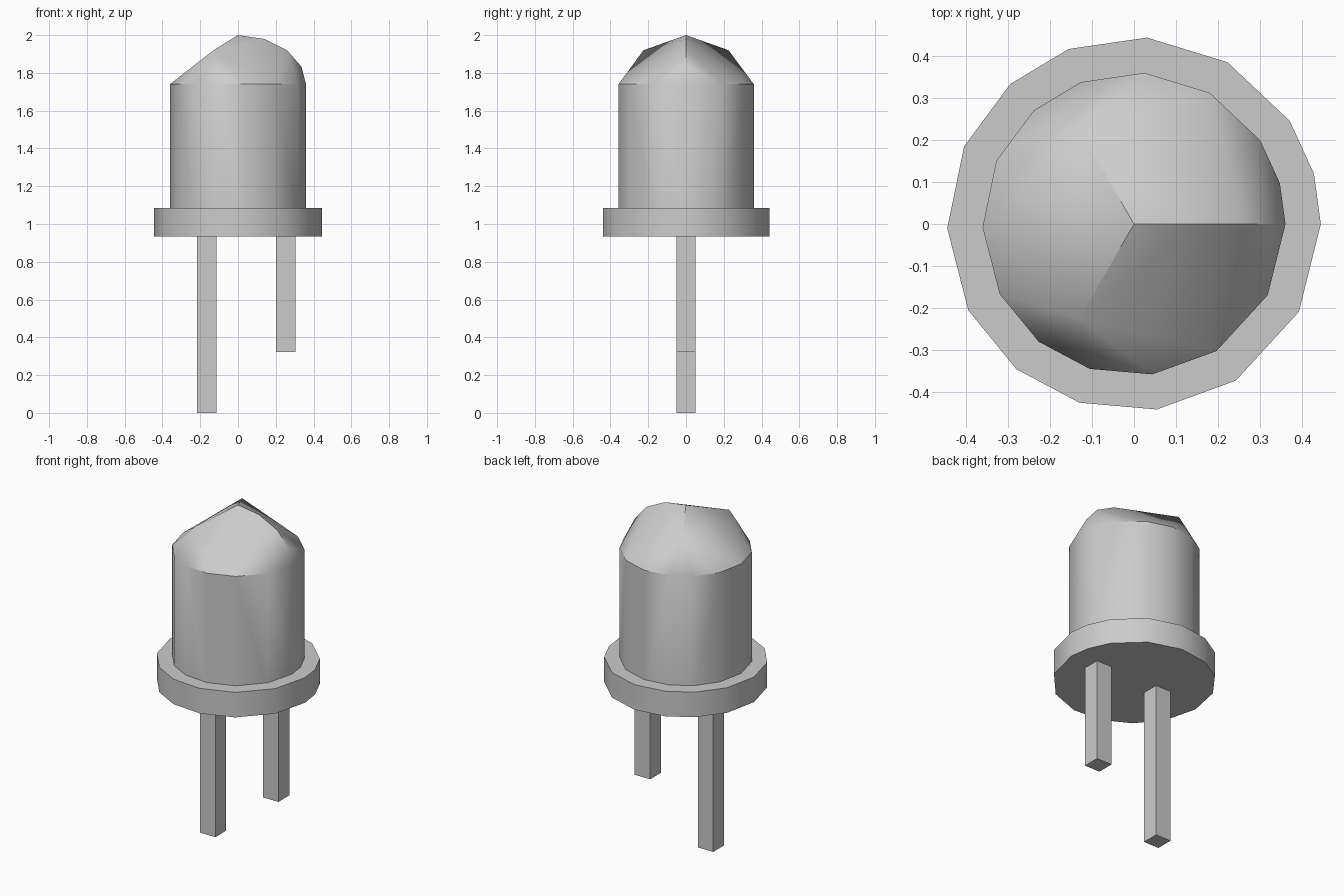
import bpy
import bmesh
from math import radians, cos, sin, sqrt

cube = bpy.data.objects.get("Cube")
if cube:
    bpy.data.objects.remove(cube, do_unlink=True)

grey = bpy.data.materials.new("plain_grey")
grey.use_nodes = True
colour = (0.6, 0.6, 0.6, 1)
grey.diffuse_color = colour
grey.node_tree.nodes["Principled BSDF"].inputs["Base Color"].default_value = colour

# Uneven corner angles shared by the bulb and its rim
ANGLES = (0, 15.6, 33.5, 60, 86, 110.5, 131.4, 155.4,
          181.3, 207.5, 231, 253, 277, 303, 332)
BULB_R, DOME_BASE, TOP = 0.36, 1.74, 2.0


def polar(r, angle, z):
    a = radians(angle)
    return (r * cos(a), r * sin(a), z)


def ring(r, z):
    return [polar(r, a, z) for a in ANGLES]


def dome_point(r, angle):
    """Point on the ellipsoid that the faceted dome follows."""
    rise = (TOP - DOME_BASE) * sqrt(1 - (r / BULB_R) ** 2)
    return polar(r, angle, DOME_BASE + rise)


def convex_part(name, points, smooth=False):
    mesh = bpy.data.meshes.new(name)
    bm = bmesh.new()
    for p in points:
        bm.verts.new(p)
    bmesh.ops.convex_hull(bm, input=bm.verts[:])
    bmesh.ops.dissolve_limit(bm, angle_limit=radians(0.2),
                             verts=bm.verts[:], edges=bm.edges[:])
    bmesh.ops.recalc_face_normals(bm, faces=bm.faces[:])
    bm.to_mesh(mesh)
    bm.free()
    mesh.materials.append(grey)
    obj = bpy.data.objects.new(name, mesh)
    bpy.context.collection.objects.link(obj)
    if smooth:
        bpy.ops.object.select_all(action='DESELECT')
        obj.select_set(True)
        bpy.context.view_layer.objects.active = obj
        bpy.ops.object.shade_smooth_by_angle(angle=radians(30))
    return obj


# Bulb: straight sides, three-ridged dome with one rounded ridge
ridge = [dome_point(r, 0) for r in (0, 0.14, 0.26, 0.337)]
shoulders = [dome_point(0.26, a) for a in (120, 240)]
convex_part("bulb", ring(BULB_R, 1.0) + ring(BULB_R, DOME_BASE)
            + ridge + shoulders, smooth=True)

# Rim around the foot of the bulb
convex_part("rim", ring(0.444, 0.935) + ring(0.444, 1.085), smooth=True)

# Square legs of unequal length
for name, x, bottom in (("long_leg", -0.165, 0), ("short_leg", 0.253, 0.323)):
    convex_part(name, [(x + sx * 0.051, sy * 0.051, z)
                       for sx in (-1, 1) for sy in (-1, 1)
                       for z in (bottom, 0.97)])
